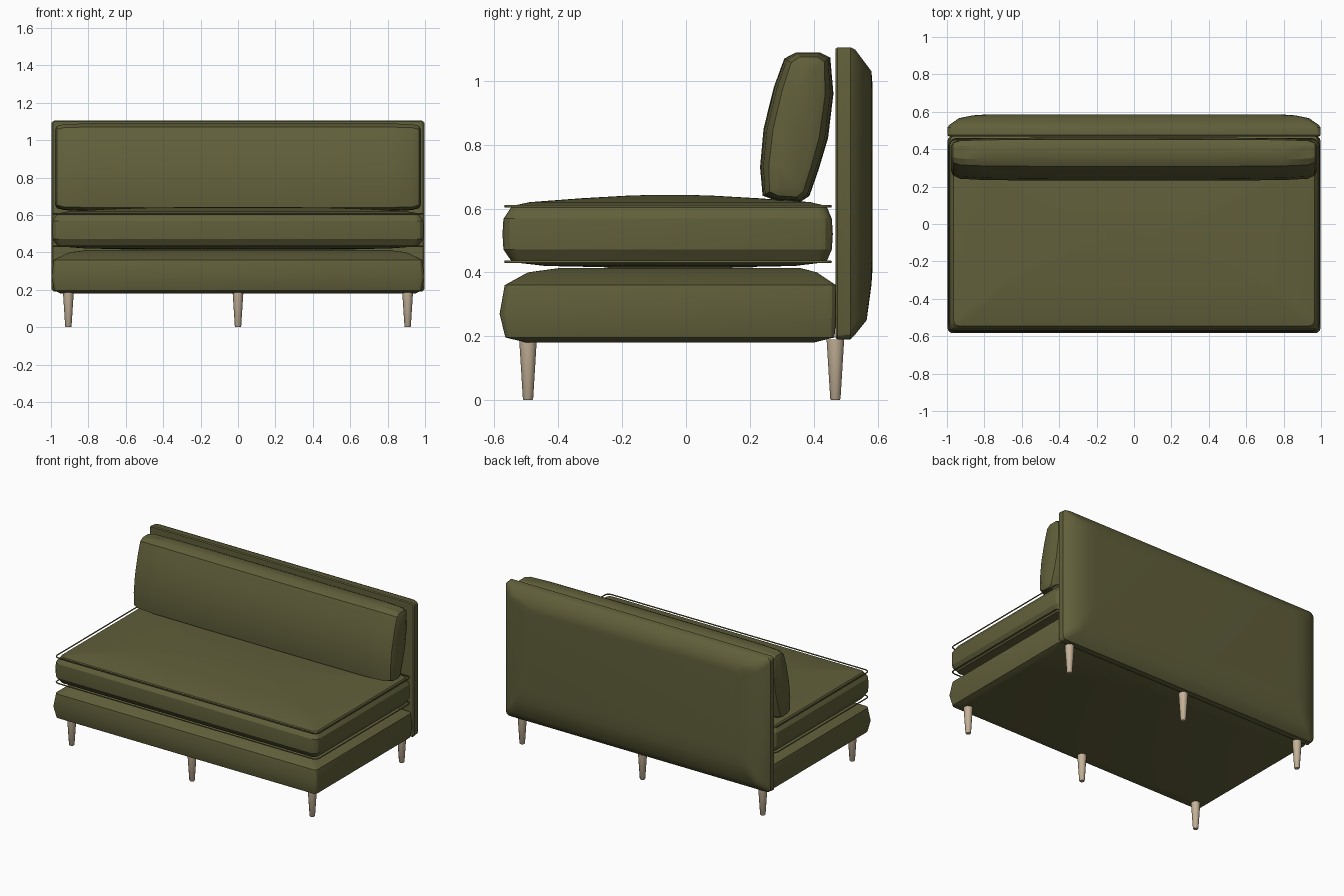
import bpy, bmesh, math

if "Cube" in bpy.data.objects:
    bpy.data.objects.remove(bpy.data.objects["Cube"])


def material(name, rgb):
    m = bpy.data.materials.new(name)
    m.diffuse_color = (*rgb, 1)
    m.use_nodes = True
    m.node_tree.nodes["Principled BSDF"].inputs["Base Color"].default_value = m.diffuse_color
    return m


olive = material("olive fabric", (0.118, 0.115, 0.043))
wood = material("pale wood", (0.56, 0.45, 0.32))


def loft(name, rings, mat, angle=28):
    """Skin a list of equal-length closed rings and cap both ends."""
    bm = bmesh.new()
    vr = [[bm.verts.new(p) for p in r] for r in rings]
    n = len(vr[0])
    for a, b in zip(vr, vr[1:]):
        for i in range(n):
            j = (i + 1) % n
            bm.faces.new((a[i], a[j], b[j], b[i]))
    bm.faces.new(vr[0][::-1])
    bm.faces.new(vr[-1])
    bmesh.ops.recalc_face_normals(bm, faces=bm.faces)
    me = bpy.data.meshes.new(name)
    bm.to_mesh(me)
    bm.free()
    ob = bpy.data.objects.new(name, me)
    bpy.context.collection.objects.link(ob)
    me.materials.append(mat)
    bpy.ops.object.select_all(action='DESELECT')
    ob.select_set(True)
    bpy.context.view_layer.objects.active = ob
    bpy.ops.object.shade_smooth_by_angle(angle=math.radians(angle))
    return ob


def rect(hx, lo, hi, r, steps=3):
    """Rounded rectangle spanning +-hx and lo..hi."""
    pts = []
    for k, (cx, cy) in enumerate(((hx - r, hi - r), (r - hx, hi - r),
                                  (r - hx, lo + r), (hx - r, lo + r))):
        for s in range(steps + 1):
            a = math.pi / 2 * (k + s / steps)
            pts.append((cx + r * math.cos(a), cy + r * math.sin(a)))
    return pts


def flat_ring(z, hx, y0, y1, r):
    return [(x, y, z) for x, y in rect(hx, y0, y1, r)]


# Upholstered base: z, half width, front, back, corner radius
base = [(0.18, 0.95, -0.50, 0.40, 0.02), (0.196, 0.982, -0.566, 0.465, 0.02),
        (0.27, 0.998, -0.584, 0.472, 0.03), (0.36, 0.985, -0.568, 0.47, 0.025),
        (0.40, 0.90, -0.495, 0.41, 0.02), (0.413, 0.80, -0.40, 0.36, 0.02),
        (0.415, 0.40, -0.20, 0.15, 0.02)]
loft("base", [flat_ring(*b) for b in base], olive)

# Domed seat cushion
seat = [(0.414, 0.30, -0.15, 0.05, 0.02), (0.42, 0.80, -0.44, 0.34, 0.03),
        (0.432, 0.965, -0.545, 0.44, 0.03), (0.472, 0.992, -0.572, 0.457, 0.04),
        (0.52, 0.995, -0.575, 0.460, 0.045), (0.568, 0.992, -0.572, 0.457, 0.04),
        (0.608, 0.965, -0.545, 0.44, 0.03), (0.62, 0.90, -0.49, 0.39, 0.03),
        (0.632, 0.70, -0.33, 0.23, 0.03), (0.640, 0.45, -0.19, 0.09, 0.03),
        (0.643, 0.15, -0.10, 0.0, 0.03)]
loft("seat_cushion", [flat_ring(*s) for s in seat], olive)


# Piping around the seat cushion seams
def piping(name, z):
    cu = bpy.data.curves.new(name, 'CURVE')
    cu.dimensions = '3D'
    cu.bevel_depth = 0.004
    cu.bevel_resolution = 1
    sp = cu.splines.new('POLY')
    pts = rect(0.988, -0.566, 0.453, 0.03)
    sp.points.add(len(pts) - 1)
    for p, (x, y) in zip(sp.points, pts):
        p.co = (x, y, z, 1)
    sp.use_cyclic_u = True
    ob = bpy.data.objects.new(name, cu)
    bpy.context.collection.objects.link(ob)
    cu.materials.append(olive)


piping("upper_piping", 0.607)
piping("lower_piping", 0.433)

# Back panel, lofted from front to rear: y, half width, bottom, top, corner
panel = [(0.468, 0.99, 0.195, 1.10, 0.015), (0.475, 0.998, 0.19, 1.105, 0.02),
         (0.515, 0.998, 0.19, 1.105, 0.03), (0.53, 0.988, 0.205, 1.098, 0.035),
         (0.566, 0.935, 0.25, 1.05, 0.04), (0.581, 0.86, 0.36, 1.03, 0.05),
         (0.585, 0.80, 0.42, 0.98, 0.05)]
loft("back_panel", [[(x, y, z) for x, z in rect(hx, z0, z1, r)]
                    for y, hx, z0, z1, r in panel], olive)

# Leaning back cushion: side profile (y, z) shrunk towards both ends
profile = [(0.24, 0.64), (0.232, 0.73), (0.243, 0.85), (0.275, 0.98),
           (0.308, 1.07), (0.345, 1.089), (0.42, 1.089), (0.452, 1.073),
           (0.462, 0.96), (0.445, 0.82), (0.415, 0.72), (0.387, 0.64),
           (0.36, 0.622), (0.28, 0.626)]
half = [(0.978, 0.45, 0.86), (0.968, 0.72, 0.94), (0.93, 0.90, 0.985),
        (0.80, 0.97, 1.0), (0.45, 1.0, 1.0)]
stations = [(-x, a, b) for x, a, b in half] + half[::-1]


def section(x, sy, sz):
    ring = []
    for y, z in profile:
        mid = 0.315 + (z - 0.63) * 0.16   # centre line of the lean
        ring.append((x, mid + (y - mid) * sy, 0.855 + (z - 0.855) * sz))
    return ring


loft("back_cushion", [section(*s) for s in stations], olive)

# Six tapered legs
for side, y in (("front", -0.495), ("rear", 0.468)):
    for pos, x in (("left", -0.907), ("middle", 0.0), ("right", 0.907)):
        rings = [[(x + r * math.cos(i * math.pi / 5), y + r * math.sin(i * math.pi / 5), z)
                  for i in range(10)]
                 for z, r in ((0.0, 0.014), (0.004, 0.017), (0.19, 0.029))]
        loft(f"{side}_{pos}_leg", rings, wood, 40)
